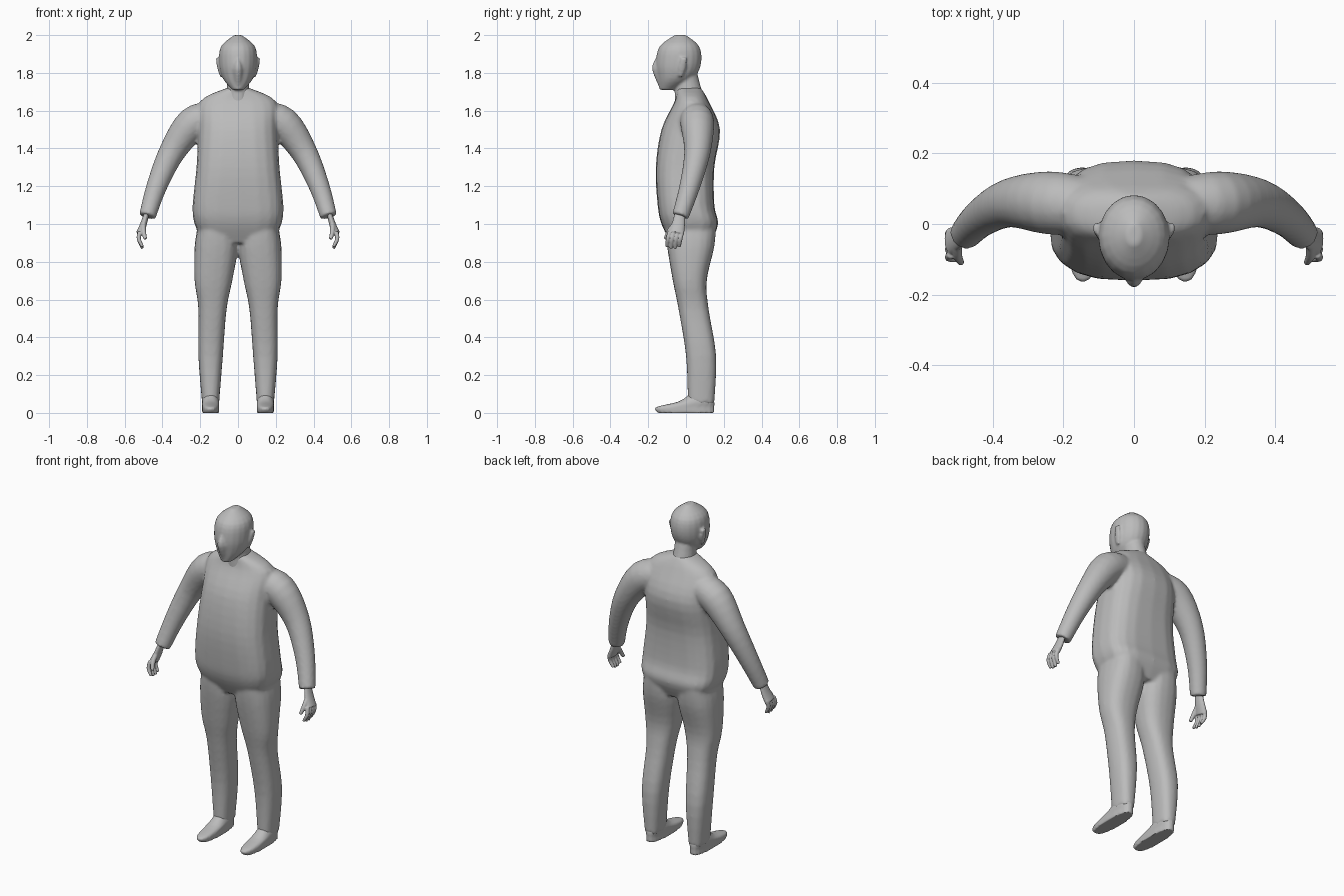
import bpy, bmesh, math
from mathutils import Vector

cube = bpy.data.objects.get("Cube")
if cube:
    bpy.data.objects.remove(cube, do_unlink=True)

grey = bpy.data.materials.new("plain grey")
grey.use_nodes = True
colour = (.5, .5, .5, 1)
grey.diffuse_color = colour
for node in grey.node_tree.nodes:
    if node.type == 'BSDF_PRINCIPLED':
        node.inputs["Base Color"].default_value = colour

SIDES = 20
STEPS = 4


def power(value, exponent):
    return math.copysign(abs(value) ** exponent, value)


def refine(rows):
    """Pass a smooth curve through a few key rows."""
    keys = [Vector(row) for row in rows]
    last = len(keys) - 1
    result = []
    for i in range(last):
        start, end = keys[i], keys[i + 1]
        leave = (end - keys[max(i - 1, 0)]) / 2
        arrive = (keys[min(i + 2, last)] - start) / 2
        for step in range(STEPS):
            t = step / STEPS
            ease = t * t * (3 - 2 * t)
            result.append(start.lerp(end, ease) + leave * t * (1 - t) ** 2
                          - arrive * t * t * (1 - t))
    return result + [keys[last]]


def loft(bm, rings):
    """Closed skin over rings of centre, two half axes and roundness."""
    loops = []
    for centre, across, along, exponent in rings:
        loop = []
        for i in range(SIDES):
            angle = math.tau * i / SIDES
            loop.append(bm.verts.new(centre + across * power(math.cos(angle), exponent)
                                     + along * power(math.sin(angle), exponent)))
        loops.append(loop)
    for lower, upper in zip(loops, loops[1:]):
        for i in range(SIDES):
            j = (i + 1) % SIDES
            bm.faces.new((lower[i], lower[j], upper[j], upper[i]))
    bm.faces.new(loops[0])
    bm.faces.new(loops[-1])


def stack(bm, rows, side=1, bottom=1, top=1):
    """Level sections: height, inner x, outer x, front y, back y."""
    rings = []
    levels = refine(rows)
    for i, (z, inner, outer, front, back) in enumerate(levels):
        t = i / (len(levels) - 1)
        centre = Vector((side * (inner + outer) / 2, (front + back) / 2, z))
        across = Vector(((outer - inner) / 2, 0, 0))
        along = Vector((0, (back - front) / 2, 0))
        rings.append((centre, across, along, bottom + (top - bottom) * t * t))
    loft(bm, rings)


def centred(rows):
    """Turn height, half width, front and back into full sections."""
    return [(z, -half, half, front, back) for z, half, front, back in rows]


def limb(bm, rows, side=1, flat=1):
    """Tube along a path of x, y, z and radius, thinned across by flat."""
    path = refine(rows)
    points = [Vector((side * x, y, z)) for x, y, z, radius in path]
    rings = []
    for i, point in enumerate(points):
        ahead = points[min(i + 1, len(points) - 1)] - points[max(i - 1, 0)]
        ahead.normalize()
        along = Vector((0, 1, 0))
        along = (along - ahead * along.dot(ahead)).normalized()
        radius = path[i][3]
        rings.append((point, along.cross(ahead) * radius * flat, along * radius, 1))
    loft(bm, rings)


def finish(bm, name, voxel, rounds):
    """Fuse the overlapping skins into one smooth surface."""
    bmesh.ops.recalc_face_normals(bm, faces=bm.faces)
    mesh = bpy.data.meshes.new(name)
    bm.to_mesh(mesh)
    bm.free()
    mesh.materials.append(grey)
    part = bpy.data.objects.new(name, mesh)
    bpy.context.collection.objects.link(part)
    fuse = part.modifiers.new("fuse", 'REMESH')
    fuse.mode = 'VOXEL'
    fuse.voxel_size = voxel
    fuse.use_smooth_shade = True
    soften = part.modifiers.new("soften", 'SMOOTH')
    soften.iterations = rounds


# Clothed body: torso, sleeves and trouser legs
body = bmesh.new()
torso = [(.9, .18, -.08, .13), (1, .23, -.13, .17), (1.1, .24, -.15, .15),
         (1.3, .22, -.16, .15), (1.5, .21, -.13, .18), (1.65, .2, -.06, .12),
         (1.72, .06, -.05, .08)]
sleeve = [(.13, .05, 1.57, .08), (.24, .06, 1.53, .09), (.35, .06, 1.38, .07),
          (.43, .02, 1.2, .055), (.48, -.03, 1.04, .045)]
trouser = [(1, .02, .21, -.11, .16), (.88, 0, .23, -.1, .15), (.7, .03, .23, -.07, .11),
           (.55, .06, .21, -.04, .12), (.3, .08, .21, 0, .16), (.05, .1, .19, .01, .15)]
stack(body, centred(torso), bottom=.6, top=.95)
for side in (1, -1):
    limb(body, sleeve, side)
    stack(body, trouser, side, bottom=.8, top=.8)
finish(body, "clothed_body", .01, 5)

# Head with neck, nose and ears
head = bmesh.new()
skull = [(1.71, .03, -.14, -.06), (1.77, .08, -.15, .04), (1.85, .1, -.16, .08),
         (1.94, .09, -.14, .07), (2, .02, -.06, 0)]
neck = [(1.6, .09, -.06, .12), (1.72, .06, -.06, .08), (1.84, .06, -.06, .05)]
nose = [(1.88, .01, -.16, -.08), (1.82, .03, -.18, -.08), (1.72, .02, -.14, -.08)]
ear = [(.09, -.03, 1.78, .01), (.1, -.02, 1.83, .02), (.11, -.01, 1.88, .015)]
for sections in (skull, neck, nose):
    stack(head, centred(sections))
for side in (1, -1):
    limb(head, ear, side, flat=.5)
finish(head, "head", .007, 3)

for side, label in ((1, "left"), (-1, "right")):
    # Hand: palm with four curled fingers and a thumb
    hand = bmesh.new()
    palm = [(.48, -.03, 1.07, .025), (.5, -.04, 1, .035), (.52, -.05, .95, .04)]
    thumb = [(.5, -.06, 1, .013), (.5, -.09, .96, .013), (.49, -.11, .92, .009)]
    limb(hand, palm, side, flat=.5)
    limb(hand, thumb, side)
    for finger in range(4):
        y = -.02 - finger * .022
        tip = .88 - .01 * math.sin(math.pi * finger / 3)
        limb(hand, [(.52, y, .96, .011), (.525, y - .01, .92, .011),
                    (.505, y - .015, tip, .008)], side)
    finish(hand, label + "_hand", .004, 2)

    # Shoe: flat sole, low toe and heel under the trouser leg
    shoe = bmesh.new()
    sole = [(0, .1, .19, -.15, .15), (.03, .1, .19, -.16, .15),
            (.06, .1, .19, -.04, .15), (.1, .11, .18, .02, .14)]
    stack(shoe, sole, side, bottom=.8, top=.9)
    finish(shoe, label + "_shoe", .006, 2)
